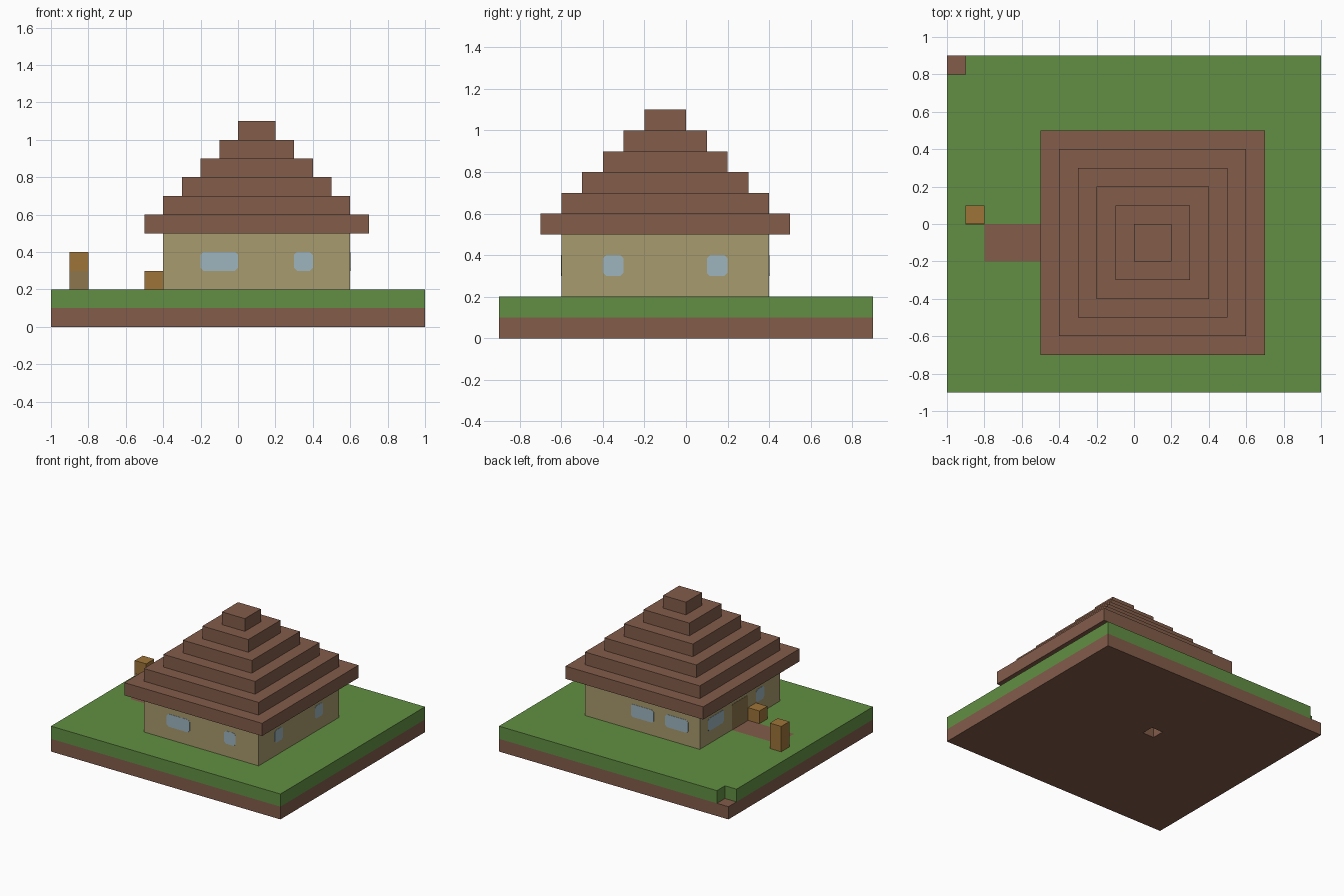
import bpy
import bmesh

if "Cube" in bpy.data.objects:
    bpy.data.objects.remove(bpy.data.objects["Cube"], do_unlink=True)

U = 0.1  # block size


def material(name, hex_code):
    rgb = [int(hex_code[i:i + 2], 16) / 255 for i in (0, 2, 4)]
    lin = [c / 12.92 if c <= 0.04045 else ((c + 0.055) / 1.055) ** 2.4 for c in rgb]
    mat = bpy.data.materials.new(name)
    mat.use_nodes = True
    mat.diffuse_color = (*lin, 1)
    mat.node_tree.nodes["Principled BSDF"].inputs["Base Color"].default_value = (*lin, 1)
    return mat


EARTH = material("earth brown", "825C4A")
GRASS = material("grass green", "628F43")
WALL = material("sand wall", "A99B6E")
GLASS = material("pale blue glass", "9DB5BF")
WOOD = material("orange wood", "9E7438")
DOOR = material("olive brown", "8C764C")


def finish(name, bm, *mats):
    bmesh.ops.recalc_face_normals(bm, faces=bm.faces)
    mesh = bpy.data.meshes.new(name)
    bm.to_mesh(mesh)
    bm.free()
    for mat in mats:
        mesh.materials.append(mat)
    obj = bpy.data.objects.new(name, mesh)
    bpy.context.collection.objects.link(obj)
    return obj


def extrude(bm, vec):
    out = bmesh.ops.extrude_face_region(bm, geom=bm.faces[:])
    moved = [g for g in out["geom"] if isinstance(g, bmesh.types.BMVert)]
    bmesh.ops.translate(bm, vec=vec, verts=moved)


def slab(name, xs, ys, z, mats, skip=None, paint=None):
    """One-block-high slab over a grid; skips one cell, paints the top of another."""
    bm = bmesh.new()
    grid = [[bm.verts.new((x * U, y * U, z * U)) for y in ys] for x in xs]
    for i in range(len(xs) - 1):
        for j in range(len(ys) - 1):
            if (i, j) != skip:
                bm.faces.new((grid[i][j], grid[i + 1][j], grid[i + 1][j + 1], grid[i][j + 1]))
    extrude(bm, (0, 0, U))
    if paint:
        i, j = paint
        for f in bm.faces:
            c = f.calc_center_median() / U
            if xs[i] < c.x < xs[i + 1] and ys[j] < c.y < ys[j + 1] and c.z > z + 0.9:
                f.material_index = 1
    return finish(name, bm, *mats)


def box(name, x, y, z, *mats):
    """Box from (low, high) block ranges."""
    bm = bmesh.new()
    bmesh.ops.create_cube(bm, size=1)
    for v in bm.verts:
        for k, (low, high) in enumerate((x, y, z)):
            v.co[k] = (low if v.co[k] < 0 else high) * U
    return finish(name, bm, *mats)


def panel(name, axis, wall, out, span, height, mat, cut=0.15):
    """Thin plate with clipped corners lying on a wall."""
    (a, b), (c, d) = span, height
    outline = [(a + cut, c), (b - cut, c), (b, c + cut), (b, d - cut),
               (b - cut, d), (a + cut, d), (a, d - cut), (a, c + cut)]
    bm = bmesh.new()
    pts = [(wall, s, h) if axis == "x" else (s, wall, h) for s, h in outline]
    bm.faces.new([bm.verts.new([k * U for k in p]) for p in pts])
    extrude(bm, (0.002 * out, 0, 0) if axis == "x" else (0, 0.002 * out, 0))
    return finish(name, bm, mat)


# Ground: earth with a small hole below, grass with a missing corner and a path
slab("earth_base", (-10, -1, 0, 10), (-9, 1, 2, 9), 0, [EARTH], skip=(1, 1))
slab("grass_layer", (-10, -9, -8, -4, 10), (-9, -2, 0, 8, 9), 1, [GRASS, EARTH],
     skip=(0, 3), paint=(2, 1))

# House body and stepped roof
box("house_walls", (-4, 6), (-6, 4), (2, 5), WALL)
for i in range(6):
    box(f"roof_tier_{i + 1}", (-5 + i, 7 - i), (-7 + i, 5 - i), (5 + i, 6 + i), EARTH)

# Windows on each wall: axis, wall position, outward sign, spans
windows = {
    "front": ("y", -6, -1, [(-2, 0), (3, 4)]),
    "back": ("y", 4, 1, [(-3, -1), (0, 2)]),
    "left": ("x", 6, 1, [(-4, -3), (1, 2)]),
    "right": ("x", -4, -1, [(-4, -3), (1, 3)]),
}
for side, (axis, wall, out, spans) in windows.items():
    for n, span in enumerate(spans):
        panel(f"{side}_window_{n + 1}", axis, wall, out, span, (3, 4), GLASS)

# Door, step block beside it and the post at the end of the path
panel("door", "x", -4, -1, (-2, 0), (2, 4), DOOR, cut=0.1)
box("door_side_block", (-5, -4), (-3, -2), (2, 3), WOOD)
box("path_post", (-9, -8), (0, 1), (2, 4), WOOD)
panel("post_front_plate", "y", 0, -1, (-9, -8), (2, 3), DOOR, cut=0.02)
